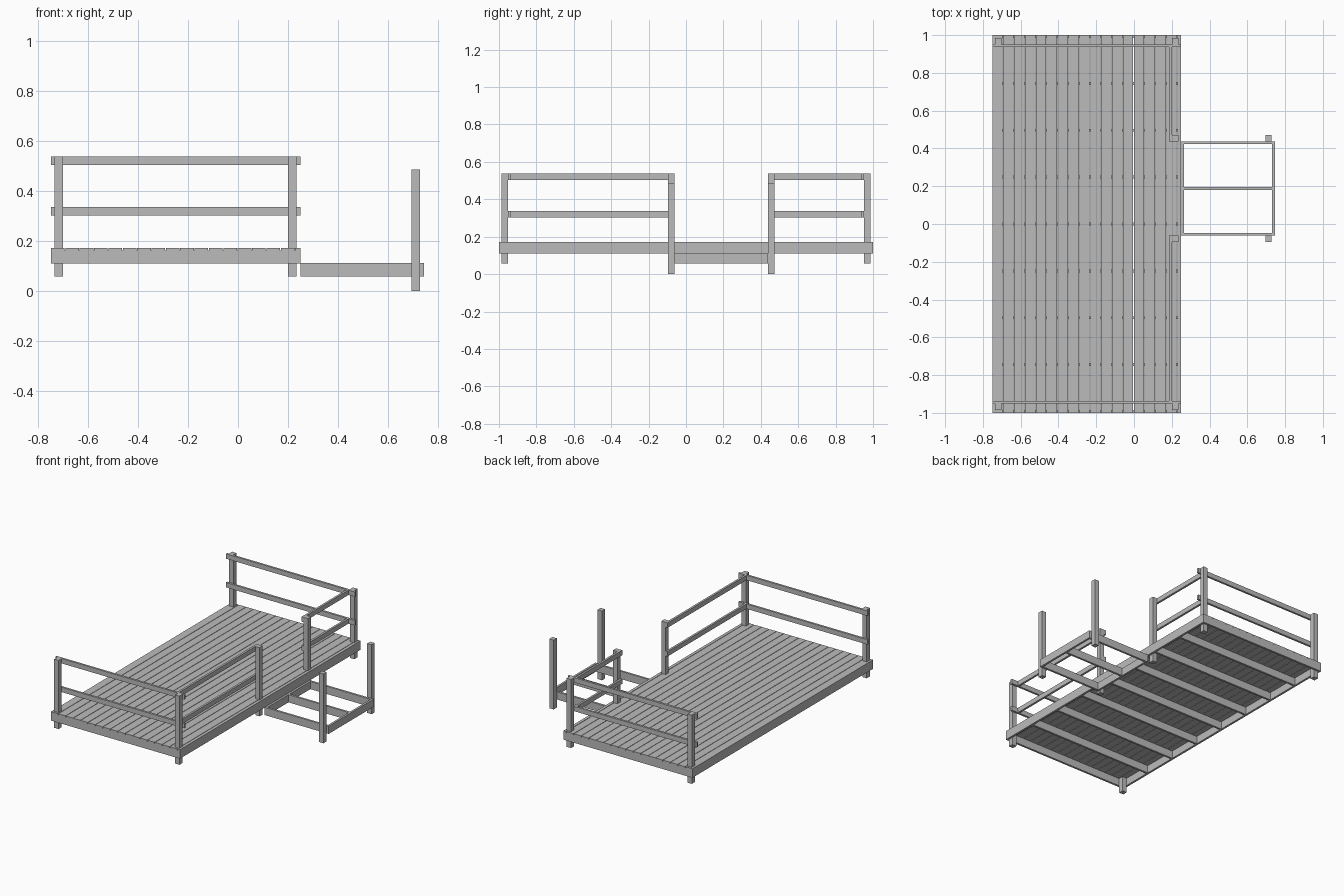
import bpy

default = bpy.data.objects.get("Cube")
if default:
    bpy.data.objects.remove(default, do_unlink=True)

grey = bpy.data.materials.new("plain grey timber")
grey.use_nodes = True
grey.diffuse_color = (0.5, 0.5, 0.5, 1)
bsdf = next(n for n in grey.node_tree.nodes if n.type == 'BSDF_PRINCIPLED')
bsdf.inputs["Base Color"].default_value = (0.5, 0.5, 0.5, 1)


def beam(name, xs, ys, zs):
    """Add a box spanning the given low/high pairs."""
    spans = [xs, ys, zs]
    signs = [(i, j, k) for i in (0, 1) for j in (0, 1) for k in (0, 1)]
    verts = [tuple(s[n] for s, n in zip(spans, c)) for c in signs]
    faces = [(0, 1, 3, 2), (4, 6, 7, 5), (0, 4, 5, 1),
             (2, 3, 7, 6), (0, 2, 6, 4), (1, 5, 7, 3)]
    mesh = bpy.data.meshes.new(name)
    mesh.from_pydata(verts, [], faces)
    mesh.materials.append(grey)
    obj = bpy.data.objects.new(name, mesh)
    bpy.context.collection.objects.link(obj)
    return obj


# Shared timber sizes
T = 0.0147            # plank thickness
P = 0.034             # post width
X0, X1 = -0.75, 0.25  # deck width
Y1 = 1.0              # deck half length
JOIST_Z = (0.109, 0.1625)
BOARD_Z = (0.1625, 0.172)
POST_Z = (0.057, 0.538)
STEP_Y = (-0.062, 0.438)

# Deck frame: long rims and cross joists
beam("left_rim", (X1 - T, X1), (-Y1, Y1), JOIST_Z)
beam("right_rim", (X0, X0 + T), (-Y1, Y1), JOIST_Z)
count = 9
for i in range(count):
    y = -Y1 + (2 * Y1 - T) * i / (count - 1)
    beam("joist", (X0 + T, X1 - T), (y, y + T), JOIST_Z)

# Deck boards, the last one cut narrow
pitch, gap = 0.0576, 0.003
x = X0
while x < X1:
    beam("deck_board", (x, min(x + pitch - gap, X1)), (-Y1, Y1), BOARD_Z)
    x += pitch

# Railing posts: four corners and two beside the opening
inner_x = X1 - T - P
corner_y = Y1 - T - P
for px in (X0 + T, inner_x):
    for py in (-Y1 + T, corner_y):
        beam("corner_post", (px, px + P), (py, py + P), POST_Z)
opening_posts = (STEP_Y[0] - P, STEP_Y[1])
for py in opening_posts:
    beam("opening_post", (inner_x, inner_x + P), (py, py + P), POST_Z)

# Railings, fixed to the inner faces of the posts
for z in (0.303, 0.504):
    zs = (z, z + P)
    beam("front_rail", (X0, X1), (-corner_y, -corner_y + T), zs)
    beam("back_rail", (X0, X1), (corner_y - T, corner_y), zs)
    side = (inner_x - T, inner_x)
    beam("side_rail_front", side, (-corner_y + T, STEP_Y[0]), zs)
    beam("side_rail_back", side, (STEP_Y[1], corner_y - T), zs)

# Lower step frame
step_z = (0.057, 0.111)
step_x = (X1, 0.746)
for sx in (step_x[0], step_x[1] - T):
    beam("step_rim", (sx, sx + T), STEP_Y, step_z)
for sy in (STEP_Y[0], sum(STEP_Y) / 2 - T / 2, STEP_Y[1] - T):
    beam("step_joist", (step_x[0] + T, step_x[1] - T), (sy, sy + T), step_z)

# Step posts stand outside the frame
for py in opening_posts:
    beam("step_post", (0.695, 0.695 + P), (py, py + P), (0, 0.486))
